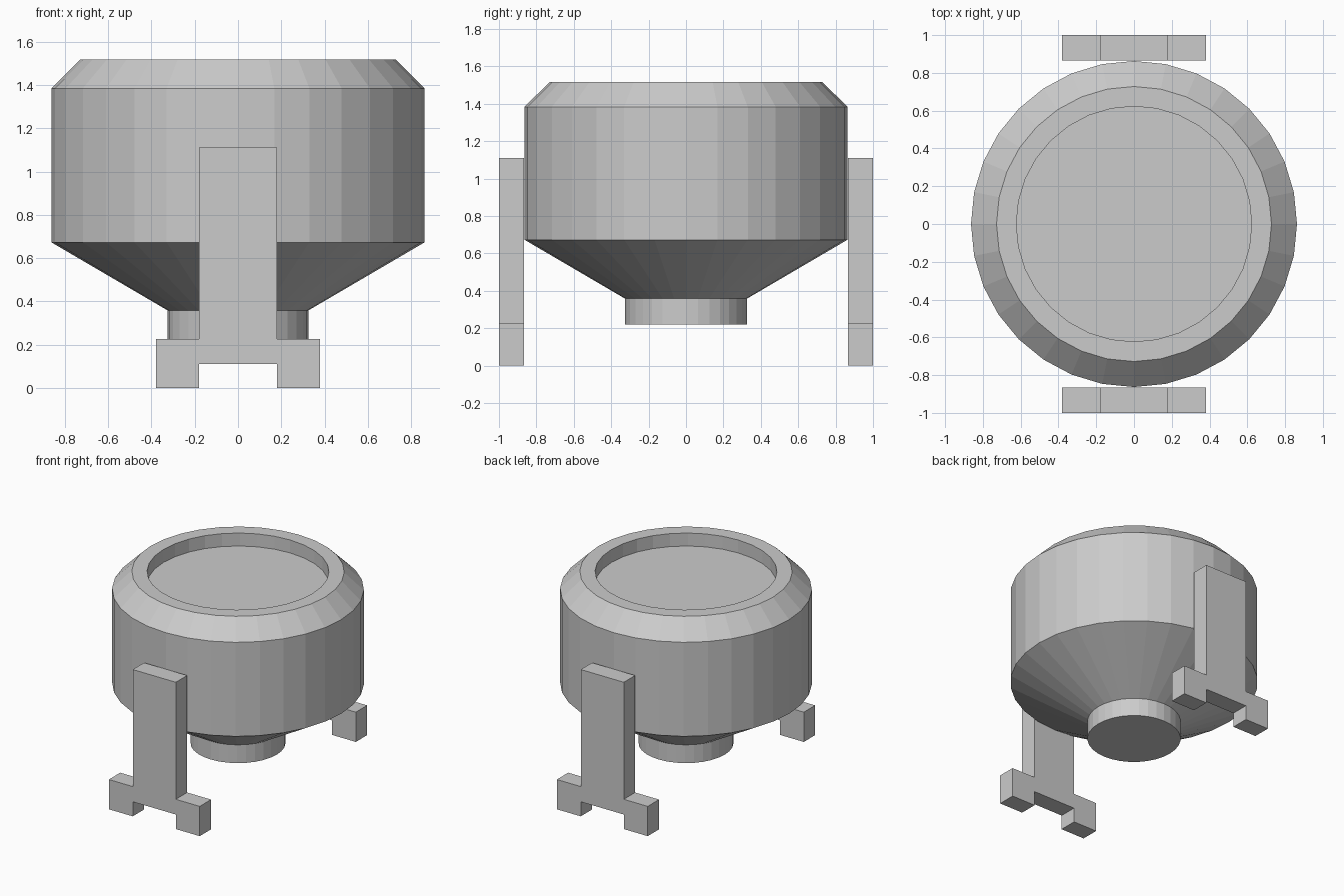
import bpy, bmesh
from math import cos, sin, pi

if "Cube" in bpy.data.objects:
    bpy.data.objects.remove(bpy.data.objects["Cube"])

SIDES = 32


def make_object(name, bm):
    bmesh.ops.recalc_face_normals(bm, faces=bm.faces)
    mesh = bpy.data.meshes.new(name)
    bm.to_mesh(mesh)
    bm.free()
    obj = bpy.data.objects.new(name, mesh)
    bpy.context.collection.objects.link(obj)
    return obj


def lathe(name, profile):
    """Closed solid from (radius, z) rings, capped at both ends."""
    bm = bmesh.new()
    rings = [[bm.verts.new((r * cos(2 * pi * i / SIDES), r * sin(2 * pi * i / SIDES), z))
              for i in range(SIDES)] for r, z in profile]
    for a, b in zip(rings, rings[1:]):
        for i in range(SIDES):
            j = (i + 1) % SIDES
            bm.faces.new((a[i], a[j], b[j], b[i]))
    bm.faces.new(rings[0])
    bm.faces.new(rings[-1])
    return make_object(name, bm)


def extrude_outline(name, outline, y0, y1):
    """Extrude an (x, z) outline along y."""
    bm = bmesh.new()
    face = bm.faces.new([bm.verts.new((x, y0, z)) for x, z in outline])
    out = bmesh.ops.extrude_face_region(bm, geom=[face])["geom"]
    verts = [v for v in out if isinstance(v, bmesh.types.BMVert)]
    bmesh.ops.translate(bm, verts=verts, vec=(0, y1 - y0, 0))
    return make_object(name, bm)


# Vessel: bottom neck, funnel, drum, chamfered rim and recessed top
lathe("vessel", [(0.325, 0.22), (0.325, 0.358), (0.863, 0.673), (0.863, 1.384),
                 (0.728, 1.518), (0.623, 1.518), (0.623, 1.42)])

# Legs: upright post with a notched two-toed foot, front and back
half = [(0.18, 0.11), (0.18, 0), (0.38, 0), (0.38, 0.225), (0.18, 0.225), (0.18, 1.11)]
outline = half + [(-x, z) for x, z in reversed(half)]
for name, side in (("front_leg", -1), ("back_leg", 1)):
    extrude_outline(name, outline, side * 0.865, side * 1.0)
